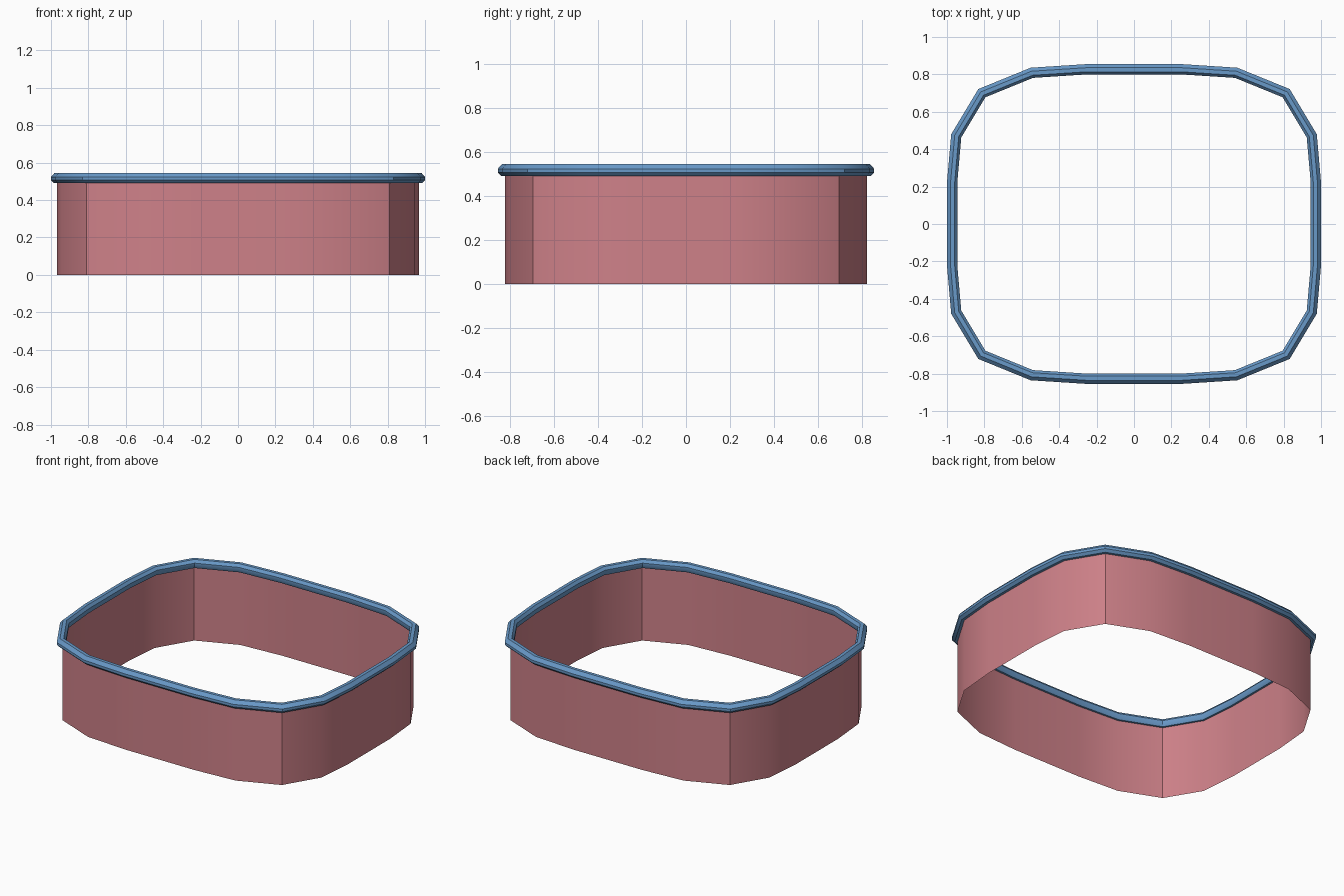
import bpy, bmesh, math

cube = bpy.data.objects.get("Cube")
if cube:
    bpy.data.objects.remove(cube, do_unlink=True)


def material(name, rgb):
    m = bpy.data.materials.new(name)
    m.use_nodes = True
    m.diffuse_color = (*rgb, 1)
    m.node_tree.nodes["Principled BSDF"].inputs["Base Color"].default_value = (*rgb, 1)
    return m


# One quarter of the rounded-square outline, mirrored into a full counter-clockwise loop
quarter = [(0.967, 0.22), (0.945, 0.47), (0.81, 0.695), (0.545, 0.803), (0.25, 0.822)]
half = quarter + [(-x, y) for x, y in reversed(quarter)]
outline = half + [(-x, -y) for x, y in half]


def sweep(name, section, closed, mat, base=(0, 0)):
    """Carry a section of (outward, height) points round the outline with mitred corners."""
    bm = bmesh.new()
    n = len(outline)
    rings = []
    for i, (x, y) in enumerate(outline):
        (ax, ay), (bx, by) = outline[i - 1], outline[(i + 1) % n]
        a0 = math.atan2(y - ay, x - ax)
        a1 = math.atan2(by - y, bx - x)
        turn = (a1 - a0 + math.pi) % (2 * math.pi) - math.pi
        d = a0 + turn / 2 - math.pi / 2
        k = 1 / math.cos(turn / 2)
        rings.append([bm.verts.new((x + math.cos(d) * o * k, y + math.sin(d) * o * k, z))
                      for o, z in section])
    m = len(section)
    for i in range(n):
        p, q = rings[i], rings[(i + 1) % n]
        for j in range(m if closed else m - 1):
            k = (j + 1) % m
            bm.faces.new((p[j], q[j], q[k], p[k]))
    mesh = bpy.data.meshes.new(name)
    bm.to_mesh(mesh)
    bm.free()
    mesh.materials.append(mat)
    obj = bpy.data.objects.new(name, mesh)
    bpy.context.collection.objects.link(obj)
    bpy.ops.object.select_all(action='DESELECT')
    obj.select_set(True)
    bpy.context.view_layer.objects.active = obj
    bpy.ops.object.shade_smooth_by_angle(angle=math.radians(30))
    return obj


# Thin open wall, without floor or lid
sweep("wall", [(0, 0), (0, 0.5)], False, material("dusty pink", (0.62, 0.22, 0.25)))

# Rolled rim: an eight-sided bead along the top edge
bead = [(-0.013, 0.49), (0.017, 0.49), (0.033, 0.506), (0.033, 0.523),
        (0.014, 0.545), (-0.008, 0.545), (-0.022, 0.527), (-0.022, 0.506)]
sweep("rim", bead, True, material("steel blue", (0.14, 0.32, 0.58)))
